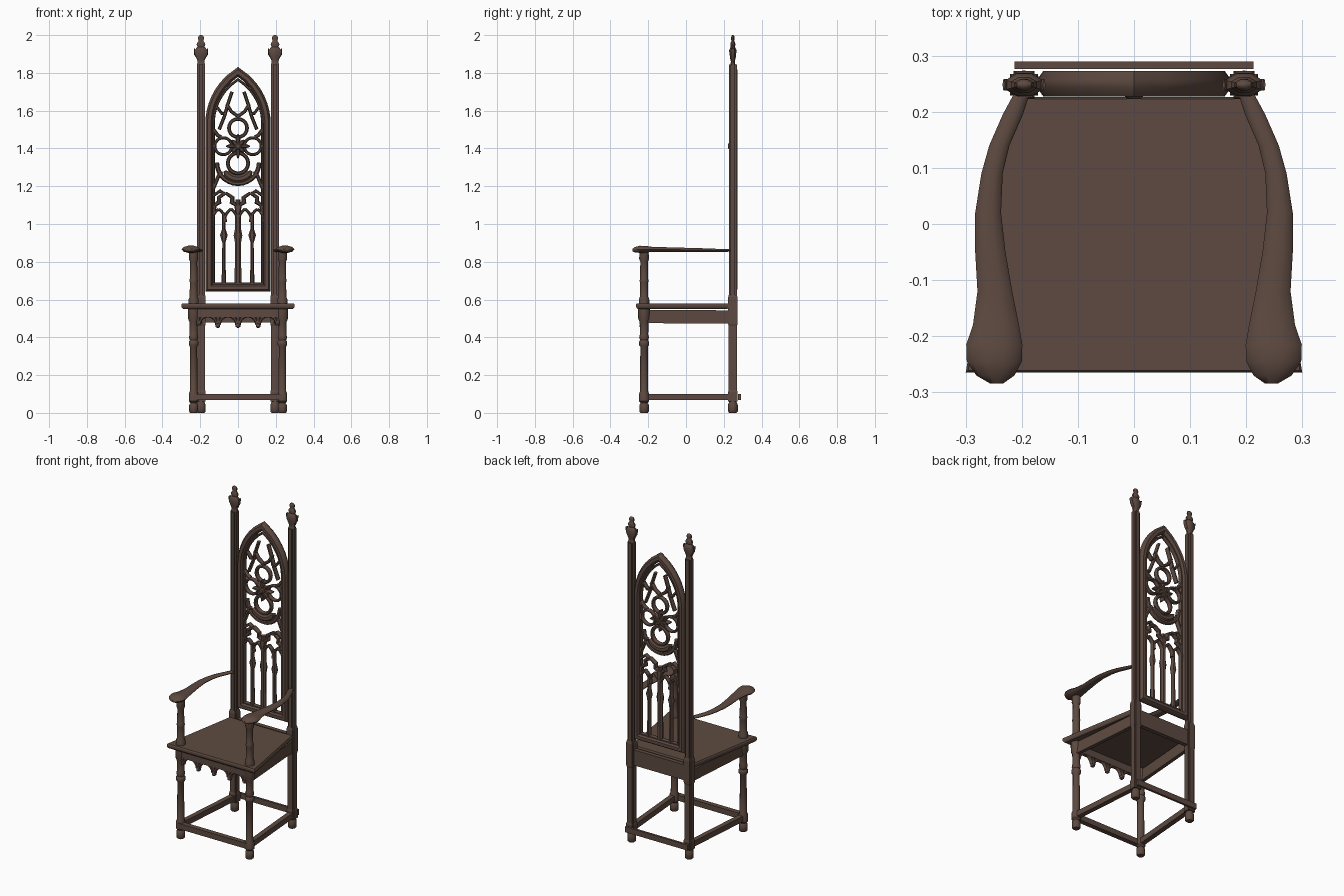
import bpy, bmesh
from math import sin, cos, pi, radians, sqrt
from mathutils import Vector

cube = bpy.data.objects.get("Cube")
if cube:
    bpy.data.objects.remove(cube)

WOOD = (0.11, 0.068, 0.052, 1)
wood = bpy.data.materials.new("dark brown wood")
wood.use_nodes = True
wood.diffuse_color = WOOD
wood.node_tree.nodes["Principled BSDF"].inputs["Base Color"].default_value = WOOD


def loft(name, rings, closed=False, smooth=True):
    """Skin a list of equal rings; cap the ends unless the loop is closed."""
    bm = bmesh.new()
    rows = [[bm.verts.new(p) for p in ring] for ring in rings]
    n = len(rows[0])
    pairs = list(zip(rows, rows[1:])) + ([(rows[-1], rows[0])] if closed else [])
    for a, b in pairs:
        for i in range(n):
            j = (i + 1) % n
            bm.faces.new((a[i], a[j], b[j], b[i]))
    if not closed:
        bm.faces.new(rows[0])
        bm.faces.new(rows[-1])
    bmesh.ops.recalc_face_normals(bm, faces=bm.faces)
    mesh = bpy.data.meshes.new(name)
    bm.to_mesh(mesh)
    bm.free()
    mesh.materials.append(wood)
    obj = bpy.data.objects.new(name, mesh)
    bpy.context.collection.objects.link(obj)
    if smooth:
        bpy.ops.object.select_all(action='DESELECT')
        obj.select_set(True)
        bpy.context.view_layer.objects.active = obj
        bpy.ops.object.shade_smooth_by_angle(angle=radians(40))
    return obj


def lathe(name, x, y, profile, sides=10, flat=1.0):
    """Turned part from (radius, z) pairs, optionally squashed in depth."""
    angles = [2 * pi * (i + 0.5) / sides for i in range(sides)]
    return loft(name, [[(x + r * cos(a), y + flat * r * sin(a), z) for a in angles]
                       for r, z in profile])


def bar(name, a, b, width, height):
    """Straight rectangular rail between two points."""
    a, b = Vector(a), Vector(b)
    side = (b - a).cross(Vector((0, 0, 1))).normalized() * width / 2
    up = Vector((0, 0, height / 2))
    return loft(name, [[p + side + up, p - side + up, p - side - up, p + side - up]
                       for p in (a, b)], smooth=False)


SECTION = [(1, -.3), (.45, -1), (-.45, -1), (-1, -.3), (-1, .3), (-.45, 1), (.45, 1), (1, .3)]


def ribbon(name, path, width, depth=0.028, closed=False, y=0.25):
    """Chamfered strip following an (x, z) path; width may vary per point."""
    pts = [Vector(p) for p in path]
    n = len(pts)
    widths = width if isinstance(width, list) else [width] * n
    rings = []
    for i, p in enumerate(pts):
        before = pts[i - 1] if i or closed else p
        after = pts[(i + 1) % n] if i < n - 1 or closed else p
        d1, d2 = (p - before), (after - p)
        d1 = d1.normalized() if d1.length else d2.normalized()
        d2 = d2.normalized() if d2.length else d1
        t = (d1 + d2).normalized()
        half = widths[i] / 2 / max(t.dot(d1), 0.5)
        rings.append([(p.x - t.y * u * half, y + v * depth / 2, p.y + t.x * u * half)
                      for u, v in SECTION])
    return loft(name, rings, closed)


def arc(cx, cz, r, start, end, steps=10):
    return [(cx + r * cos(radians(start + (end - start) * i / steps)),
             cz + r * sin(radians(start + (end - start) * i / steps))) for i in range(steps + 1)]


def flip(path):
    return [(-x, z) for x, z in path]


def gothic(half, spring, rise, steps=8):
    """Right half of a pointed arch, from the springing to the apex."""
    r = (half * half + rise * rise) / (2 * half)
    pts = []
    for i in range(steps + 1):
        h = rise * i / steps
        pts.append((half - r + sqrt(r * r - h * h), spring + h))
    return pts


# Seat with moulded edge
outline = [(-0.30, -0.265), (0.30, -0.265), (0.215, 0.226), (-0.215, 0.226)]
loft("seat", [[(x * s, y * s, z) for x, y in outline]
              for s, z in ((.965, .550), (.985, .555), (1, .563), (1, .573), (.985, .580))],
     smooth=False)

LEG_X, LEG_Y, POST_X, POST_Y = 0.235, -0.222, 0.196, 0.248

front_leg = [(.019, 0), (.025, .008), (.025, .042), (.018, .052), (.027, .062), (.027, .10),
             (.021, .115), (.020, .35), (.027, .36), (.027, .375), (.021, .385), (.026, .40),
             (.022, .415), (.023, .48), (.031, .50), (.032, .552)]
arm_post = [(.028, .575), (.028, .60), (.022, .615), (.021, .69), (.024, .70), (.021, .71),
            (.020, .80), (.026, .815), (.024, .855)]
finial = [(.024, 1.843), (.020, 1.855), (.019, 1.862), (.027, 1.878), (.030, 1.895),
          (.036, 1.918), (.028, 1.930), (.020, 1.938), (.025, 1.950), (.020, 1.962),
          (.013, 1.970), (.018, 1.982), (.014, 1.995), (.005, 2.0)]
# Arm stations: x, y, z, half width, half height
arm = [(.200, .232, .860, .014, .007), (.216, .195, .860, .018, .008),
       (.240, .140, .861, .018, .009), (.253, .090, .862, .019, .010),
       (.260, .020, .863, .023, .011), (.256, -.050, .864, .027, .012),
       (.248, -.120, .865, .031, .013), (.246, -.180, .866, .041, .014),
       (.249, -.215, .866, .050, .019), (.249, -.245, .866, .049, .020),
       (.247, -.270, .864, .034, .015), (.245, -.284, .862, .012, .006)]


def post_section(x, y, h, z, notch=0.010):
    """Square section with stepped corners."""
    k = h - notch
    corner = [(h, -k), (h, k), (k, k), (k, h)]
    pts = []
    for c, s in ((1, 0), (0, 1), (-1, 0), (0, -1)):
        pts += [(x + a * c - b * s, y + a * s + b * c, z) for a, b in corner[:3]]
    return pts


for side, sx in (("left", 1), ("right", -1)):
    lathe(f"{side}_front_leg", sx * LEG_X, LEG_Y, front_leg)
    lathe(f"{side}_arm_post", sx * LEG_X, LEG_Y, arm_post)
    loft(f"{side}_armrest", [[(sx * x + w * cos(a), y, z + h * sin(a))
                              for a in [2 * pi * i / 10 for i in range(10)]]
                             for x, y, z, w, h in arm])

    # Tall back posts, thicker leg sections and feet
    px = sx * POST_X
    loft(f"{side}_back_post", [post_section(px, POST_Y, .0215, z) for z in (.06, 1.845)],
         smooth=False)
    loft(f"{side}_back_leg", [post_section(px, POST_Y, h, z, .006)
                              for h, z in ((.025, .06), (.025, .11), (.022, .12), (.022, .46),
                                           (.025, .47), (.025, .61), (.0215, .625))], smooth=False)
    lathe(f"{side}_back_foot", px, POST_Y, [(.019, 0), (.026, .008), (.026, .042), (.018, .062)])

    # Flattened leaf finial with side leaves
    lathe(f"{side}_finial", px, POST_Y, finial, 8, 0.6)
    for leaf in (-1, 1):
        ribbon(f"{side}_finial_leaf", [(px + leaf * .014, 1.872), (px + leaf * .028, 1.900),
                                       (px + leaf * .036, 1.930)], [.010, .018, .004], .02, y=POST_Y)

    # Side rails
    bar(f"{side}_apron", (sx * .238, LEG_Y, .510), (sx * .2, POST_Y, .508), .022, .070)
    bar(f"{side}_stretcher", (sx * .235, -.225, .084), (sx * .196, .265, .084), .030, .034)

# Front and back rails
bar("front_stretcher", (-.235, -.235, .084), (.235, -.235, .084), .030, .034)
bar("back_stretcher", (-.213, .283, .084), (.213, .283, .084), .014, .034)
bar("back_apron", (-.19, .25, .527), (.19, .25, .527), .026, .095)
bar("front_apron", (-.22, -.233, .528), (.22, -.233, .528), .024, .044)

# Scalloped fringe under the front apron
for i in range(4):
    cx = (i - 1.5) * 0.106
    ribbon("fringe_arch", arc(cx, .468, .046, 0, 180, 8), .017, .022, y=-.233)
    ribbon("fringe_fill", [(cx - .053, .52), (cx - .053, .462)], [.034, .014], .020, y=-.233)
for i in range(3):
    lathe("fringe_drop", (i - 1) * .106, -.233,
          [(.006, .450), (.013, .456), (.013, .468), (.008, .476)], 8)
ribbon("fringe_end", [(.212, .52), (.212, .462)], [.034, .014], .020, y=-.233)

# Pointed back frame
half_arch = gothic(.152, 1.53, .275)
ribbon("back_frame", [(-.152, .663), (.152, .663)] + half_arch + flip(half_arch)[-2::-1],
       .042, .046, True)
ribbon("frame_inner_bead", [(-.130, .684), (.130, .684)] + gothic(.130, 1.53, .235)
       + flip(gothic(.130, 1.53, .235))[-2::-1], .014, .026, True)

# Lower mullions with diamond knops
for x in (-.075, .075):
    ribbon("side_mullion", [(x, .68), (x, .76), (x, .90), (x, .94), (x, .975), (x, 1.06)],
           [.026, .020, .016, .040, .018, .018])
ribbon("centre_mullion", [(0, .68), (0, .90), (0, .94), (0, .975), (0, 1.13)],
       [.036, .032, .046, .032, .026])

# Small pointed lancets and the cusped arches above them
for s in (1, -1):
    for cx in (.037, .102):
        for f in (1, -1):
            ribbon("lancet", [(s * (cx + f * x), z) for x, z in gothic(.036, 1.01, .07, 5)], .015)
    for f in (1, -1):
        ribbon("cusped_arch", [(s * (.066 + f * x), z) for x, z in
                               ((.062, 1.06), (.055, 1.10), (.034, 1.115), (.036, 1.14), (0, 1.165))],
               [.018, .018, .024, .020, .016])
    ribbon("lancet_link", [(s * .066, 1.155), (s * .095, 1.175), (s * .130, 1.15)], .016)
    # Struts tying the wheel to the frame
    ribbon("lower_strut", [(s * .130, 1.19), (s * .105, 1.25), (s * .088, 1.28)], .020)
    ribbon("upper_strut", [(s * .130, 1.50), (s * .108, 1.47), (s * .090, 1.46)], .020)
    ribbon("crossing_arc", [(s * .032, 1.70), (s * .052, 1.64), (s * .072, 1.57),
                            (s * .100, 1.50)], .018)
    ribbon("peak_arc", [(s * .060, 1.635), (s * .035, 1.595), (0, 1.570)], .018)
    ribbon("frame_cusp", [(s * .112, 1.62), (s * .085, 1.585), (s * .060, 1.585)], .015)

# Tracery wheel: four rings, an outer rim and a flower boss
ribbon("wheel_top_ring", arc(0, 1.508, .048, 0, 342, 19), .019, closed=True)
ribbon("wheel_bottom_ring", arc(0, 1.322, .054, 0, 342, 19), .020, closed=True)
for s in (1, -1):
    ribbon("wheel_side_ring", arc(s * .078, 1.412, .045, 0, 340, 17), .016, closed=True)
ribbon("wheel_lower_rim", arc(0, 1.325, .112, 180, 360, 14), .024)
ribbon("wheel_base", arc(0, 1.322, .083, 210, 330, 8), [.012] + [.040] * 7 + [.012])
for i in range(8):
    a = radians(45 * i)
    reach = .064 if i % 2 == 0 else .046
    ribbon("flower_petal", [(r * reach * cos(a), 1.412 + r * reach * sin(a))
                            for r in (.1, .6, 1)], [.012, .026, .006], .034, y=.245)
loft("flower_boss", [[(r * cos(a), y, 1.412 + r * sin(a)) for a in
                      [2 * pi * i / 8 for i in range(8)]]
                     for r, y in ((.022, .26), (.022, .232), (.012, .223))])
